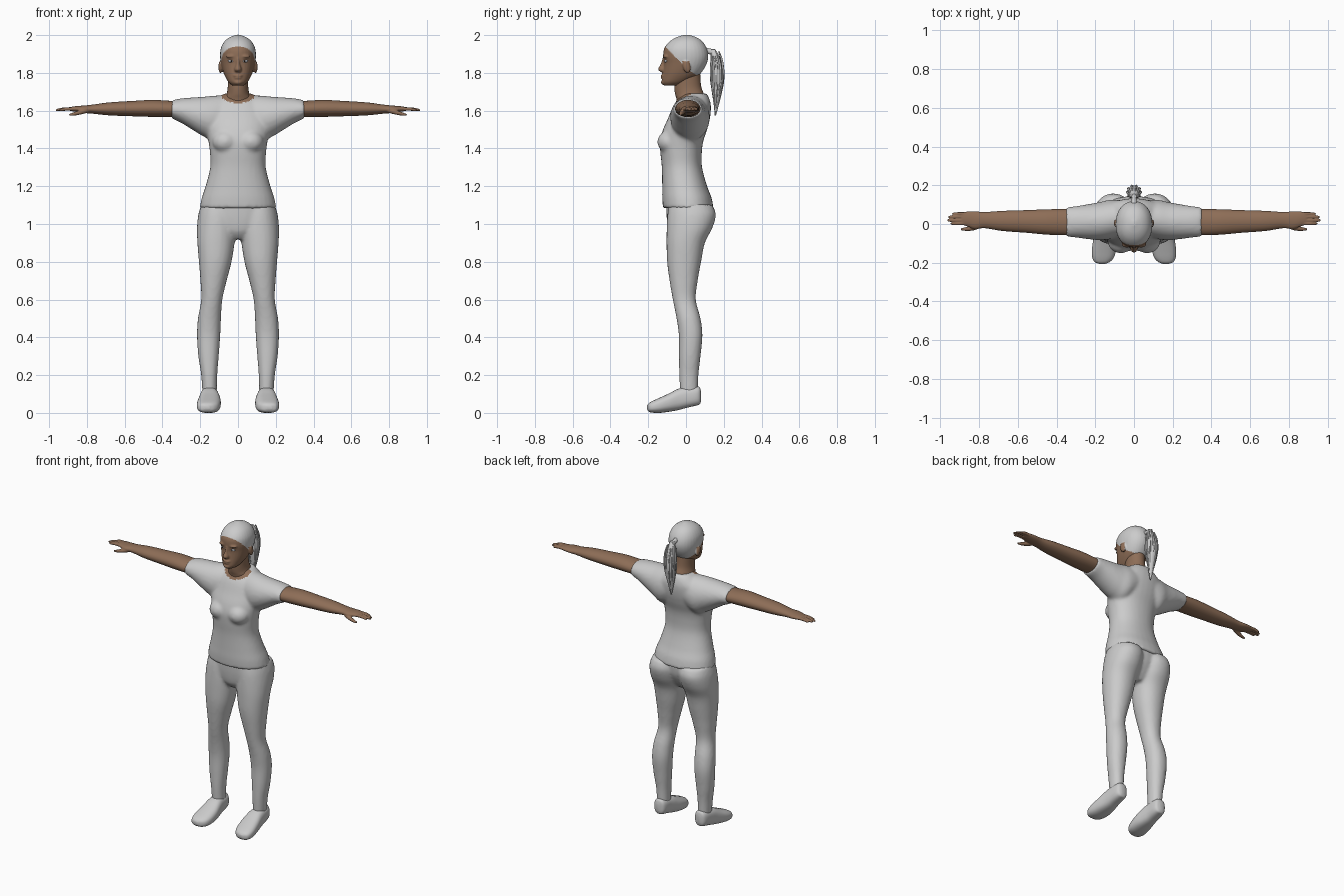
import bpy, bmesh, math
from mathutils import Matrix, Vector


def material(name, rgb):
    m = bpy.data.materials.new(name)
    m.diffuse_color = (*rgb, 1)
    return m


GREY = material("light grey", (0.6, 0.6, 0.6))
SKIN = material("brown skin", (0.27, 0.155, 0.095))
WHITE = material("eye white", (0.62, 0.66, 0.72))
DARK = material("dark brown", (0.05, 0.03, 0.02))


def spline(sec, steps):
    """Catmull-Rom resampling of section tuples."""
    out = []
    for i in range(len(sec) - 1):
        p0, p1, p2, p3 = (sec[max(0, min(len(sec) - 1, i + k))] for k in (-1, 0, 1, 2))
        for s in range(steps):
            t = s / steps
            out.append([0.5 * (2 * b + (c - a) * t + (2 * a - 5 * b + 4 * c - d) * t * t
                               + (3 * b - a - 3 * c + d) * t ** 3)
                        for a, b, c, d in zip(p0, p1, p2, p3)])
    return out + [list(sec[-1])]


def loft(bm, axis, sec, side=1, n=32, steps=5, power=2.0):
    """Sections (t, lo1, hi1, lo2, hi2) along an axis, skinned with rounded rings."""
    rings = []
    for t, a0, a1, b0, b1 in spline(sec, steps):
        ring = []
        for k in range(n):
            ang = 2 * math.pi * k / n
            c, s = math.cos(ang), math.sin(ang)
            u = (a0 + a1) / 2 + (a1 - a0) / 2 * math.copysign(abs(c) ** (2 / power), c)
            v = (b0 + b1) / 2 + (b1 - b0) / 2 * math.copysign(abs(s) ** (2 / power), s)
            x, y, z = {"x": (t, u, v), "y": (u, t, v), "z": (u, v, t)}[axis]
            ring.append(bm.verts.new((x * side, y, z)))
        rings.append(ring)
    for r, q in zip(rings, rings[1:]):
        for k in range(n):
            bm.faces.new((r[k], r[(k + 1) % n], q[(k + 1) % n], q[k]))
    bm.faces.new(rings[0])
    bm.faces.new(rings[-1])


def ball(bm, pos, radii, tilt=0):
    m = (Matrix.Translation(pos) @ Matrix.Rotation(tilt, 4, "X")
         @ Matrix.Diagonal((*radii, 1)))
    bmesh.ops.create_uvsphere(bm, u_segments=20, v_segments=12, radius=1, matrix=m)


def finish(name, bm, mats, voxel=0, smooth=0, rule=None):
    """Make an object, fuse overlapping parts by remeshing, colour faces by rule."""
    bmesh.ops.recalc_face_normals(bm, faces=bm.faces)
    me = bpy.data.meshes.new(name)
    bm.to_mesh(me)
    bm.free()
    ob = bpy.data.objects.new(name, me)
    bpy.context.collection.objects.link(ob)
    if voxel:
        r = ob.modifiers.new("fuse", "REMESH")
        r.mode, r.voxel_size = "VOXEL", voxel
        s = ob.modifiers.new("soften", "SMOOTH")
        s.factor, s.iterations = 0.5, smooth
        dg = bpy.context.evaluated_depsgraph_get()
        ob.data = bpy.data.meshes.new_from_object(ob.evaluated_get(dg))
        ob.modifiers.clear()
    ob.data.materials.clear()
    for m in mats:
        ob.data.materials.append(m)
    for p in ob.data.polygons:
        p.material_index = rule(p.center) if rule else 0
    bpy.ops.object.select_all(action="DESELECT")
    ob.select_set(True)
    bpy.context.view_layer.objects.active = ob
    bpy.ops.object.shade_smooth_by_angle(angle=math.radians(50))
    return ob


# Shirt: torso, bust and sleeves fused, with an open neckline at the front
bm = bmesh.new()
loft(bm, "z", [(1.083, -.203, .203, -.122, .146), (1.14, -.192, .192, -.126, .135),
               (1.2, -.172, .172, -.126, .112), (1.3, -.147, .147, -.128, .085),
               (1.38, -.149, .149, -.136, .084), (1.44, -.157, .157, -.138, .092),
               (1.5, -.17, .17, -.122, .112), (1.56, -.175, .175, -.095, .127),
               (1.62, -.16, .16, -.07, .132), (1.66, -.115, .115, -.045, .125),
               (1.69, -.075, .075, -.02, .11)], power=2.2)
for s in (1, -1):
    ball(bm, (s * .068, -.088, 1.435), (.068, .064, .06))
    loft(bm, "x", [(.03, -.05, .12, 1.5, 1.68), (.12, -.078, .125, 1.44, 1.68),
                   (.18, -.083, .112, 1.462, 1.674), (.24, -.078, .102, 1.498, 1.67),
                   (.3, -.07, .092, 1.535, 1.665), (.35, -.066, .087, 1.558, 1.656)], s)
finish("shirt", bm, (GREY, SKIN), .01, 5,
       lambda c: int(c.y < .03 and c.z > 1.638 + 4 * c.x * c.x and abs(c.x) < .085))

# Trousers: pelvis and two legs fused
bm = bmesh.new()
loft(bm, "z", [(.92, -.06, .06, -.06, .06), (.96, -.14, .14, -.09, .09),
               (1.03, -.2, .2, -.102, .125), (1.12, -.193, .193, -.106, .132)])
for s in (1, -1):
    loft(bm, "z", [(.1, .112, .188, -.03, .062), (.2, .11, .195, -.036, .066),
                   (.3, .102, .21, -.037, .077), (.41, .094, .217, -.038, .087),
                   (.5, .09, .212, -.05, .077), (.6, .083, .195, -.07, .052),
                   (.7, .06, .199, -.087, .062), (.8, .034, .207, -.1, .08),
                   (.9, .018, .215, -.103, .1), (.98, .006, .217, -.102, .14),
                   (1.05, .003, .21, -.098, .158), (1.1, .01, .195, -.09, .14)], s, power=2.15)
finish("trousers", bm, (GREY,), .01, 4)

# Shoes
for s, label in ((1, "left_shoe"), (-1, "right_shoe")):
    bm = bmesh.new()
    loft(bm, "y", [(-.206, .15, .18, .018, .04), (-.196, .125, .203, .006, .052),
                   (-.175, .105, .215, .001, .064), (-.14, .094, .218, 0, .08),
                   (-.09, .091, .212, .006, .103), (-.04, .098, .203, .015, .128),
                   (0, .104, .198, .026, .137), (.05, .108, .192, .038, .14),
                   (.072, .118, .182, .045, .136), (.08, .14, .165, .065, .11)], s, power=2.6)
    finish(label, bm, (GREY,))

# Arms with palm, four fingers and thumb
fingers = ((.053, .94), (.037, .96), (.019, .966), (.002, .948))
for s, label in ((1, "left_arm"), (-1, "right_arm")):
    bm = bmesh.new()
    loft(bm, "x", [(.22, -.05, .075, 1.56, 1.65), (.35, -.058, .077, 1.566, 1.652),
                   (.45, -.055, .076, 1.567, 1.657), (.55, -.046, .072, 1.57, 1.652),
                   (.68, -.036, .068, 1.575, 1.644), (.77, -.022, .062, 1.584, 1.632),
                   (.82, -.026, .066, 1.588, 1.627), (.86, -.013, .065, 1.594, 1.624),
                   (.89, -.004, .058, 1.599, 1.619)], s)
    for y, tip in fingers:
        w, mid = .0085, (.87 + tip) / 2
        loft(bm, "x", [(.86, y - w, y + w, 1.599, 1.619), (mid, y - w, y + w, 1.6, 1.618),
                       (tip - .01, y - .007, y + .007, 1.597, 1.611),
                       (tip, y - .003, y + .003, 1.601, 1.606)], s, n=12)
    loft(bm, "x", [(.79, -.02, .01, 1.59, 1.615), (.83, -.034, -.006, 1.58, 1.605),
                   (.87, -.036, -.016, 1.573, 1.592), (.895, -.032, -.022, 1.573, 1.582)], s, n=12)
    finish(label, bm, (SKIN,), .004, 2)

# Neck
bm = bmesh.new()
loft(bm, "z", [(1.6, -.06, .06, -.04, .1), (1.66, -.072, .072, -.05, .1),
               (1.69, -.06, .06, -.058, .094), (1.73, -.054, .054, -.062, .08),
               (1.8, -.055, .055, -.06, .075)])
finish("neck", bm, (SKIN,))


# Head with nose, lips, chin, brow and ears; the scalp is hair coloured
def hairline(c):
    edge = 1.94 - 1.05 * (c.y + .11) if c.y < 0 else 1.822 - .6 * c.y
    return int(c.z > edge and not (abs(c.x) > .091 and -.025 < c.y < .03 and c.z < 1.862))


bm = bmesh.new()
loft(bm, "z", [(1.732, -.028, .028, -.115, -.03), (1.75, -.05, .05, -.126, .01),
               (1.78, -.068, .068, -.124, .06), (1.81, -.08, .08, -.12, .088),
               (1.85, -.09, .09, -.117, .11), (1.89, -.095, .095, -.121, .118),
               (1.93, -.091, .091, -.115, .11), (1.965, -.073, .073, -.088, .088),
               (1.988, -.045, .045, -.052, .056), (2.002, -.008, .008, -.008, .014)], power=2.15)
loft(bm, "z", [(1.88, -.009, .009, -.124, -.09), (1.845, -.012, .012, -.135, -.09),
               (1.818, -.02, .02, -.149, -.09), (1.803, -.014, .014, -.13, -.09)])
ball(bm, (0, -.117, 1.786), (.026, .018, .007))
ball(bm, (0, -.116, 1.773), (.022, .018, .007))
ball(bm, (0, -.11, 1.75), (.026, .023, .015))
for s in (1, -1):
    ball(bm, (s * .034, -.106, 1.887), (.03, .016, .009))
    ball(bm, (s * .092, .004, 1.832), (.012, .02, .034), .25)
finish("head", bm, (SKIN, GREY), .005, 3, hairline)

# Eyes
for s, label in ((1, "left"), (-1, "right")):
    bm = bmesh.new()
    ball(bm, (s * .035, -.104, 1.863), (.017, .011, .008))
    finish(label + "_eye", bm, (WHITE,))
    bm = bmesh.new()
    ball(bm, (s * .035, -.112, 1.863), (.005, .004, .005))
    finish(label + "_iris", bm, (DARK,))

# Ponytail: a tie stub, a full tail and thin outer strands
bm = bmesh.new()
loft(bm, "y", [(.08, -.02, .02, 1.9, 1.945), (.12, -.014, .014, 1.9, 1.93),
               (.155, -.018, .018, 1.885, 1.925)], n=16)
tail = [(1.575, -.003, .003, .152, .158), (1.63, -.014, .014, .147, .172),
        (1.7, -.028, .028, .138, .188), (1.77, -.036, .036, .13, .199),
        (1.84, -.035, .035, .133, .192), (1.89, -.026, .026, .132, .175),
        (1.925, -.012, .012, .13, .155)]
loft(bm, "z", tail, n=24)
for k in range(10):
    a = 2 * math.pi * k / 10
    sx, sy = math.cos(a), math.sin(a)
    strand = []
    for z, x0, x1, y0, y1 in tail:
        x, y = x1 * sx, (y0 + y1) / 2 + (y1 - y0) / 2 * sy
        w = max(.001, .16 * x1)
        strand.append((z + .012 * (k % 3), x - w, x + w, y - w, y + w))
    loft(bm, "z", strand[:-1], n=8, steps=3)
finish("ponytail", bm, (GREY,))
